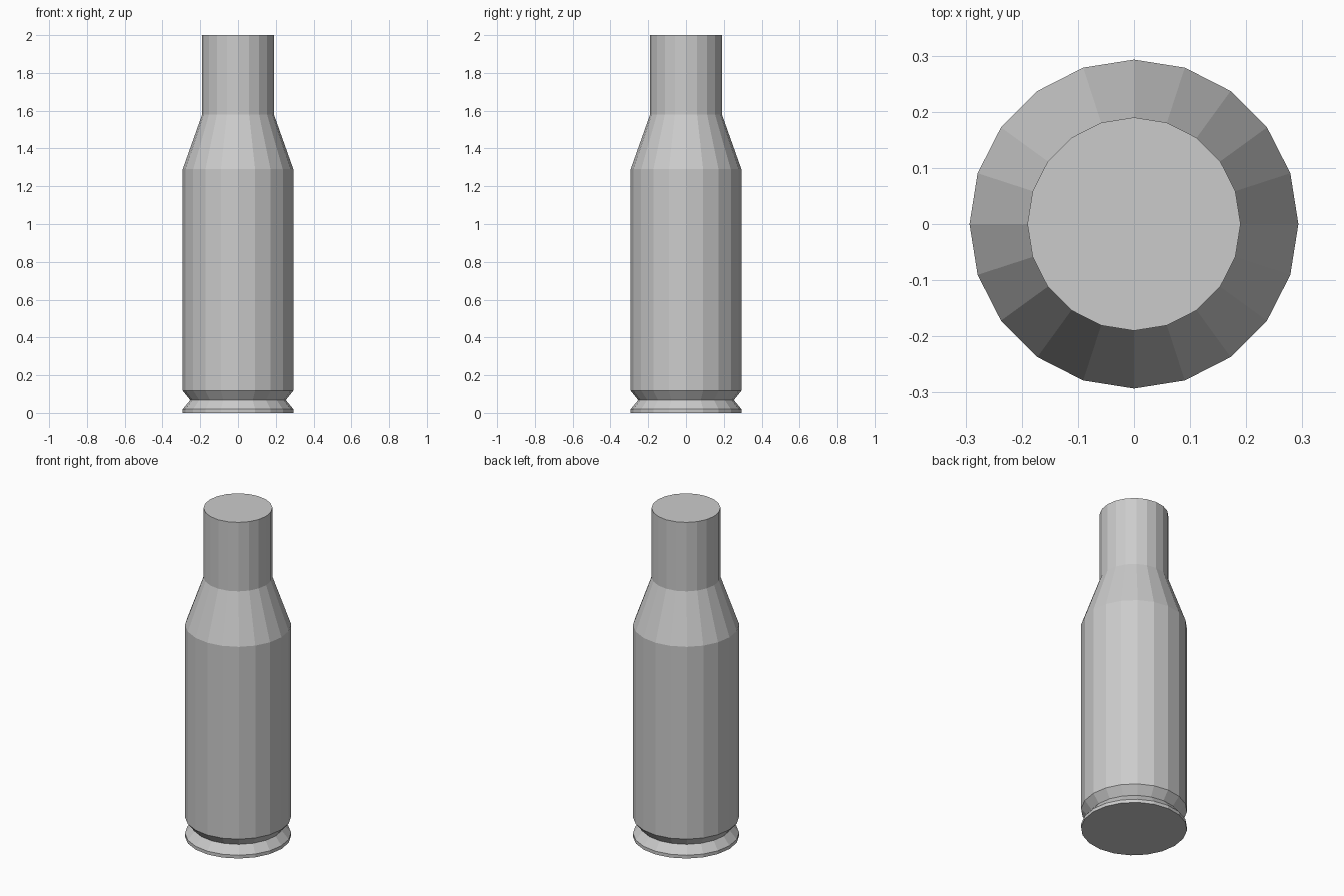
import bpy, bmesh
from math import cos, sin, tau

if "Cube" in bpy.data.objects:
    bpy.data.objects.remove(bpy.data.objects["Cube"])

SIDES = 20

# Lathe profile from base rim to mouth: (radius, height)
PROFILE = [
    (0.293, 0.0), (0.293, 0.02),    # rim
    (0.253, 0.068),                 # extractor groove
    (0.293, 0.118), (0.293, 1.29),  # body
    (0.19, 1.58), (0.19, 2.0),      # shoulder and neck
]


def lathe(name, profile, sides):
    bm = bmesh.new()
    rings = [[bm.verts.new((r * cos(tau * i / sides), r * sin(tau * i / sides), z))
              for i in range(sides)] for r, z in profile]
    for low, high in zip(rings, rings[1:]):
        for i in range(sides):
            j = (i + 1) % sides
            bm.faces.new((low[i], low[j], high[j], high[i]))
    # Flat end caps
    bm.faces.new(rings[0][::-1])
    bm.faces.new(rings[-1])
    mesh = bpy.data.meshes.new(name)
    bm.to_mesh(mesh)
    bm.free()
    obj = bpy.data.objects.new(name, mesh)
    bpy.context.collection.objects.link(obj)
    return obj


lathe("cartridge_case", PROFILE, SIDES)
